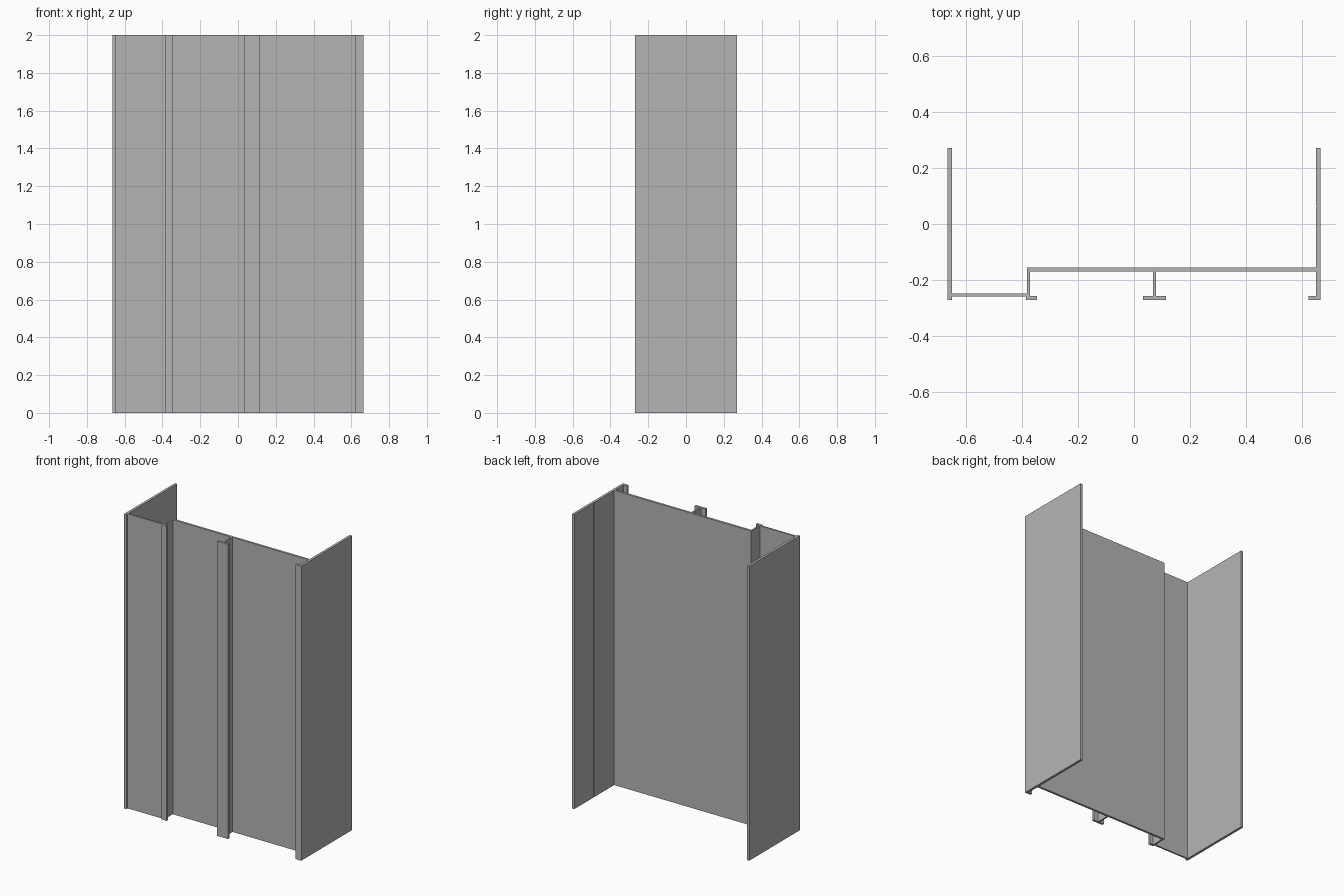
import bpy
import bmesh

HEIGHT = 2.0
FRONT, BACK = -0.271, 0.271

cube = bpy.data.objects.get("Cube")
if cube:
    bpy.data.objects.remove(cube, do_unlink=True)

metal = bpy.data.materials.new("plain grey metal")
metal.use_nodes = True
grey = (0.46, 0.46, 0.46, 1)
metal.diffuse_color = grey
metal.node_tree.nodes["Principled BSDF"].inputs["Base Color"].default_value = grey


def extrude(name, outline):
    """Extrude a plan outline to the full height."""
    bm = bmesh.new()
    base = bm.faces.new([bm.verts.new((x, y, 0)) for x, y in outline])
    result = bmesh.ops.extrude_face_region(bm, geom=[base])
    top = [v for v in result["geom"] if isinstance(v, bmesh.types.BMVert)]
    bmesh.ops.translate(bm, verts=top, vec=(0, 0, HEIGHT))
    bmesh.ops.recalc_face_normals(bm, faces=bm.faces)
    mesh = bpy.data.meshes.new(name)
    bm.to_mesh(mesh)
    bm.free()
    mesh.materials.append(metal)
    obj = bpy.data.objects.new(name, mesh)
    bpy.context.collection.objects.link(obj)
    return obj


def strip(name, x0, x1, y0, y1):
    return extrude(name, [(x0, y0), (x1, y0), (x1, y1), (x0, y1)])


# Shared plan lines
outer, inner = 0.665, 0.648
web_left, web_right = -0.381, -0.371
panel_front, panel_back = -0.17, -0.155
lip_back = FRONT + 0.015

# Side walls, the one on +x with a fine groove on its inner face
strip("right_wall", -outer, -inner, FRONT, BACK)
groove, depth = 0.063, 0.004
extrude("left_wall", [
    (inner, FRONT), (outer, FRONT), (outer, BACK), (inner, BACK),
    (inner, groove + depth), (inner + depth, groove), (inner, groove - depth),
])

# Recessed main panel, offset front panel and the web joining them
strip("main_panel", web_left, inner, panel_front, panel_back)
strip("offset_panel", -inner, web_left, -0.259, -0.248)
strip("joining_web", web_left, web_right, lip_back, panel_front)

# Front lips and the T-shaped rib
strip("web_lip", web_left - 0.003, -0.346, FRONT, lip_back)
strip("wall_lip", 0.621, inner, FRONT, lip_back)
rib = 0.073
strip("rib_stem", rib - 0.005, rib + 0.005, lip_back, panel_front)
strip("rib_flange", rib - 0.041, rib + 0.041, FRONT, lip_back)
